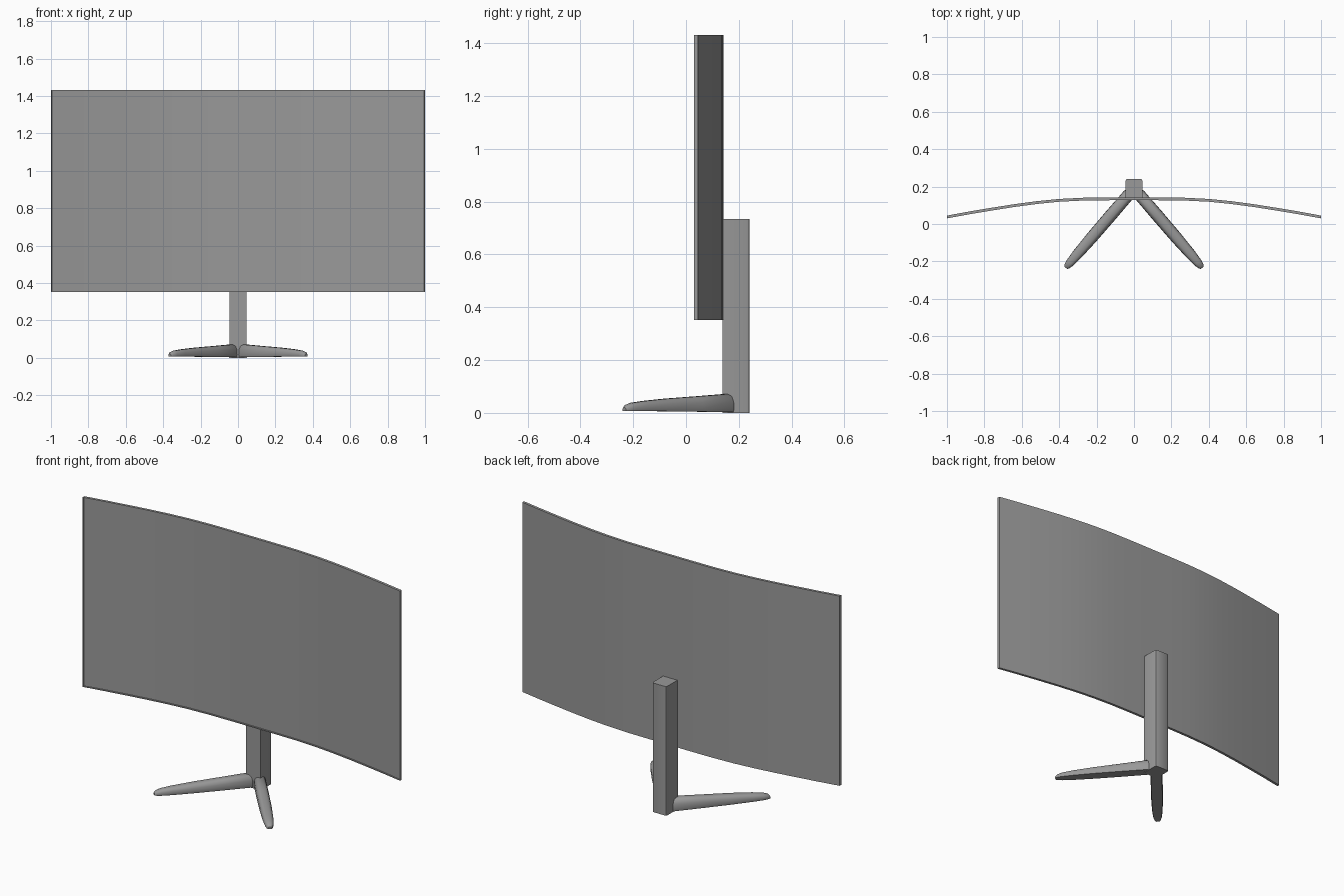
import bpy, bmesh, math
from mathutils import Vector

if "Cube" in bpy.data.objects:
    bpy.data.objects.remove(bpy.data.objects["Cube"])

dark = bpy.data.materials.new("dark_grey")
dark.diffuse_color = (.32, .32, .32, 1)
dark.use_nodes = True
dark.node_tree.nodes["Principled BSDF"].inputs["Base Color"].default_value = dark.diffuse_color


def finish(name, bm, angle=35):
    bmesh.ops.recalc_face_normals(bm, faces=bm.faces)
    me = bpy.data.meshes.new(name)
    bm.to_mesh(me)
    bm.free()
    me.materials.append(dark)
    ob = bpy.data.objects.new(name, me)
    bpy.context.collection.objects.link(ob)
    bpy.ops.object.select_all(action='DESELECT')
    ob.select_set(True)
    bpy.context.view_layer.objects.active = ob
    bpy.ops.object.shade_smooth_by_angle(angle=math.radians(angle))
    return ob


def loft(bm, rings):
    vs = [[bm.verts.new(p) for p in r] for r in rings]
    n = len(vs[0])
    for a, b in zip(vs, vs[1:]):
        for i in range(n):
            j = (i + 1) % n
            bm.faces.new((a[i], a[j], b[j], b[i]))
    bm.faces.new(vs[0])
    bm.faces.new(vs[-1])


# Curved screen: a thin rectangle swept along the bow, front slightly recessed inside a thin bezel
half = [(0, .142), (.13, .142), (.27, .1405), (.4, .134), (.52, .122),
        (.64, .106), (.76, .087), (.88, .067), (1, .045)]
path = [(-x, y) for x, y in half[:0:-1]] + half
Z0, Z1, THICK = .352, 1.432, .015
bm = bmesh.new()
loft(bm, [[(x, y, Z0), (x, y, Z1), (x, y - THICK, Z1), (x, y - THICK, Z0)] for x, y in path])
bmesh.ops.recalc_face_normals(bm, faces=bm.faces)
front = [f for f in bm.faces if f.normal.y < -.5]
bmesh.ops.inset_region(bm, faces=front, thickness=.006, depth=0)
bmesh.ops.inset_region(bm, faces=front, thickness=.0005, depth=0)
bmesh.ops.translate(bm, verts=list({v for f in front for v in f.verts}), vec=(0, .005, 0))
finish("curved_screen", bm, 20)

# Stand post with chamfered rear corners
section = [(-.045, .138), (.045, .138), (.045, .231), (.042, .238), (.035, .241),
           (-.035, .241), (-.042, .238), (-.045, .231)]
bm = bmesh.new()
loft(bm, [[(x, y, z) for x, y in section] for z in (0, .735)])
finish("stand_post", bm, 35)

# Splayed feet: domed section, flat underneath, tapering to a rounded tip
root, tip = Vector((.022, .165)), Vector((.365, -.234))
stations = [(0, .028, .064), (.02, .032, .072), (.3, .033, .063), (.6, .032, .054),
            (.82, .028, .045), (.93, .023, .038), (.98, .017, .03), (1, .01, .02)]
for side, label in ((1, "right"), (-1, "left")):
    d = (tip - root).normalized()
    rings = []
    for t, w, top in stations:
        c = root.lerp(tip, t)
        low = .003 + .005 * t
        h = top - low
        ring = []
        for u, v in [(-.9, 0), (-1, .2), (-.95, .6), (-.75, .87), (-.4, 1),
                     (.4, 1), (.75, .87), (.95, .6), (1, .2), (.9, 0)]:
            ring.append((side * (c.x - d.y * u * w), c.y + d.x * u * w, low + v * h))
        rings.append(ring)
    bm = bmesh.new()
    loft(bm, rings)
    finish("foot_" + label, bm, 45)
